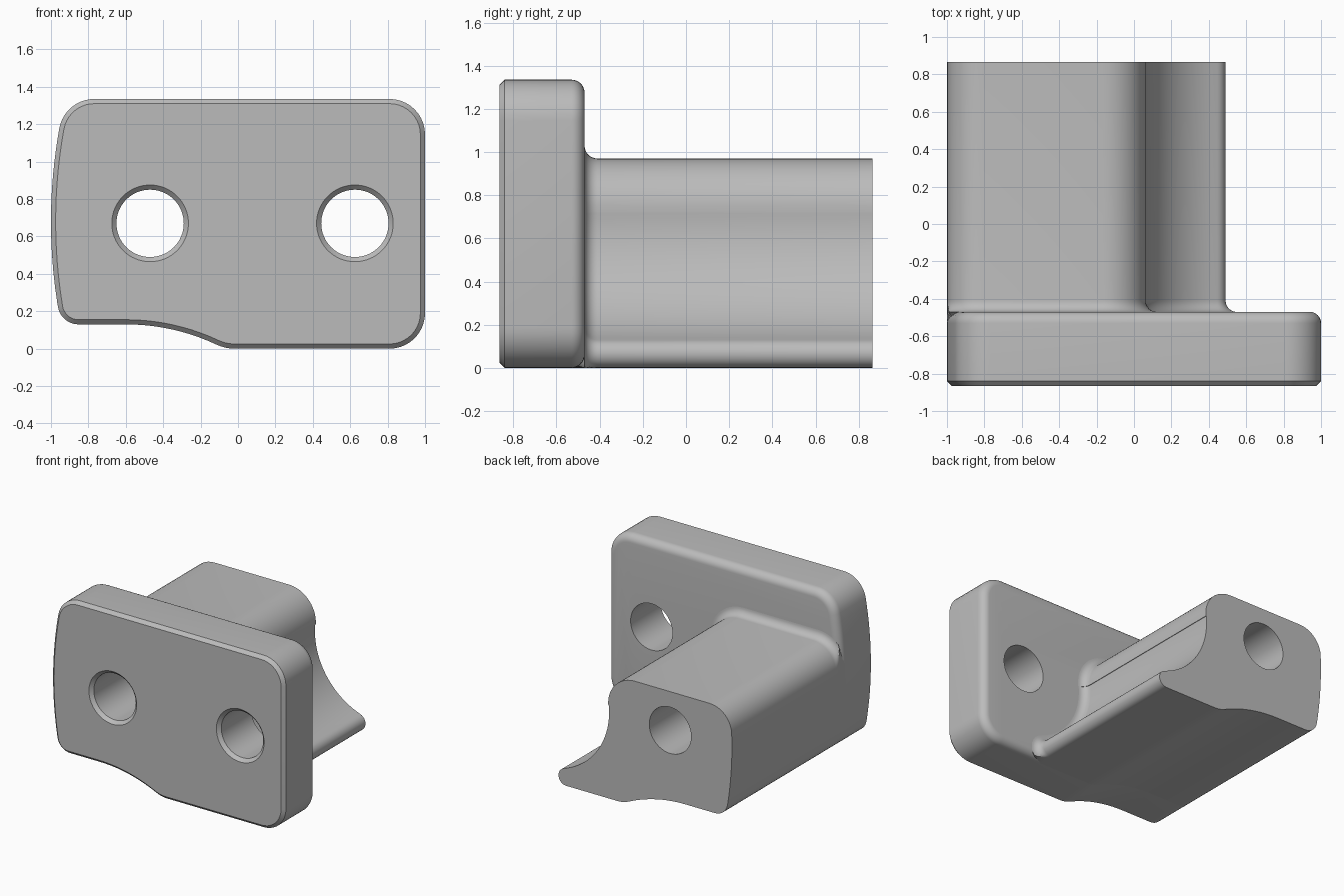
import bpy, bmesh
from math import sin, cos, radians, degrees, atan2, sqrt, pi

cube = bpy.data.objects.get("Cube")
if cube:
    bpy.data.objects.remove(cube)

grey = bpy.data.materials.new("mid grey")
grey.use_nodes = True
grey.diffuse_color = (0.5, 0.5, 0.5, 1)
grey.node_tree.nodes["Principled BSDF"].inputs["Base Color"].default_value = grey.diffuse_color

FRONT, BACK, PLATE_BACK = -0.865, 0.865, -0.47
CHAMFER, ROUND = 0.025, 0.06
HOLE_Z, HOLE_R = 0.67, 0.18


def arc(c, r, a0, a1, n, side=1):
    """Arc in the xz plane; each point carries its outward normal."""
    pts = []
    for i in range(n + 1):
        a = radians(a0 + (a1 - a0) * i / n)
        pts.append((c[0] + r * cos(a), c[1] + r * sin(a), side * cos(a), side * sin(a)))
    return pts


def angle(a, b):
    """Direction from a to b in degrees, 0 to 360."""
    return degrees(atan2(b[1] - a[1], b[0] - a[0])) % 360


def chain(*parts):
    """Join arcs into one closed outline, dropping doubled points."""
    out = []
    for p in sum(parts, []):
        if not out or abs(p[0] - out[-1][0]) + abs(p[1] - out[-1][1]) > 0.002:
            out.append(p)
    if abs(out[0][0] - out[-1][0]) + abs(out[0][1] - out[-1][1]) < 0.002:
        out.pop()
    return out


def loft(name, outline, sections, place=None):
    """Skin an outline along y; sections are (y, offset)."""
    bm = bmesh.new()
    rings = []
    for y, d in sections:
        ring = []
        for i, (x, z, nx, nz) in enumerate(outline):
            px, pz = x + d * nx, z + d * nz
            if place:
                px, pz = place(i, px, pz, x, z)
            ring.append(bm.verts.new((px, y, pz)))
        rings.append(ring)
    n = len(outline)
    for a, b in zip(rings, rings[1:]):
        for i in range(n):
            bm.faces.new((a[i], a[(i + 1) % n], b[(i + 1) % n], b[i]))
    bm.faces.new(rings[0])
    bm.faces.new(rings[-1])
    bmesh.ops.recalc_face_normals(bm, faces=bm.faces)
    mesh = bpy.data.meshes.new(name)
    bm.to_mesh(mesh)
    bm.free()
    ob = bpy.data.objects.new(name, mesh)
    bpy.context.collection.objects.link(ob)
    mesh.materials.append(grey)
    return ob


# Bowed left side and the corners tangent to it
SIDE_C, SIDE_R = (1.8, 0.68), 2.8


def side_corner(z, r):
    return (SIDE_C[0] - sqrt((SIDE_R - r) ** 2 - (z - SIDE_C[1]) ** 2), z)


def bowed_side(top, r, low):
    start = angle(SIDE_C, top)
    return (arc(top, r, 90, start, 10)
            + arc(SIDE_C, SIDE_R, start, angle(SIDE_C, low), 16))


# Shared underside: lower corner, shallow hollow, blend to the flat base
LOW_R = 0.11
low = side_corner(0.24, LOW_R)
hollow, blend, BLEND_R, HOLLOW_R = (-0.6, -1.01), (-0.017, 0.23), 0.23, 1.14
swing = angle(hollow, blend)
underside = (arc(low, LOW_R, angle(SIDE_C, low), 270, 8)
             + arc(hollow, HOLLOW_R, 90, swing, 10, -1)
             + arc(blend, BLEND_R, swing + 180, 270, 5))

# Plate outline
PR = 0.19
plate_top = side_corner(1.335 - PR, PR)
plate_outline = chain(underside,
                      arc((1 - PR, PR), PR, -90, 0, 10),
                      arc((1 - PR, 1.335 - PR), PR, 0, 90, 10),
                      bowed_side(plate_top, PR, low))

# Body outline: lip, hollow around the right hole, rounded shoulder
ring_c, RING_R = (0.625, HOLE_Z), 0.57
TIP_R, SHOULDER_R = 0.066, 0.23
tip, shoulder = (0.424, TIP_R), (-0.167, 0.74)
tip_a, sh_a = angle(tip, ring_c), angle(ring_c, shoulder)
body_top = side_corner(0.97 - PR, PR)
exposed = (arc(tip, TIP_R, -90, tip_a, 12)
           + arc(ring_c, RING_R, tip_a + 180, sh_a, 24, -1)
           + arc(shoulder, SHOULDER_R, sh_a - 180, 90, 12))
body_outline = chain(underside, exposed, bowed_side(body_top, PR, low))
flush_count = len(chain(underside))


def keep_flush(i, px, pz, x, z):
    """The fillet flares only where the body is inside the plate outline."""
    if i < flush_count or (x < -0.9 and z < body_top[1]):
        return x, z
    edge = SIDE_C[0] - sqrt(SIDE_R ** 2 - (pz - SIDE_C[1]) ** 2)
    return max(px, edge), max(pz, 0)


steps = [i / 8 * pi / 2 for i in range(9)]
plate = loft("mounting_plate", plate_outline,
             [(FRONT, -CHAMFER), (FRONT + CHAMFER, 0)]
             + [(PLATE_BACK - ROUND + ROUND * sin(t), ROUND * (cos(t) - 1)) for t in steps])
body = loft("body_block", body_outline,
            [(PLATE_BACK - ROUND, 0)]
            + [(PLATE_BACK + ROUND * (1 - cos(t)), ROUND * (1 - sin(t))) for t in steps]
            + [(BACK, 0)], keep_flush)

# Countersunk holes
for x, targets in ((-0.47, (plate, body)), (ring_c[0], (plate,))):
    cutter = loft("hole_cutter", arc((x, HOLE_Z), HOLE_R, 0, 354.375, 63),
                  [(FRONT - 0.01, CHAMFER + 0.01), (FRONT + CHAMFER, 0), (BACK + 0.1, 0)])
    cutter.hide_render = True
    for ob in targets:
        mod = ob.modifiers.new("hole", 'BOOLEAN')
        mod.operation, mod.solver, mod.object = 'DIFFERENCE', 'EXACT', cutter
        bpy.context.view_layer.objects.active = ob
        bpy.ops.object.modifier_apply(modifier=mod.name)
    bpy.data.objects.remove(cutter)

# Smooth shading with crisp chamfers
for ob in (plate, body):
    bpy.ops.object.select_all(action='DESELECT')
    ob.select_set(True)
    bpy.context.view_layer.objects.active = ob
    bpy.ops.object.shade_smooth_by_angle(angle=radians(30))
